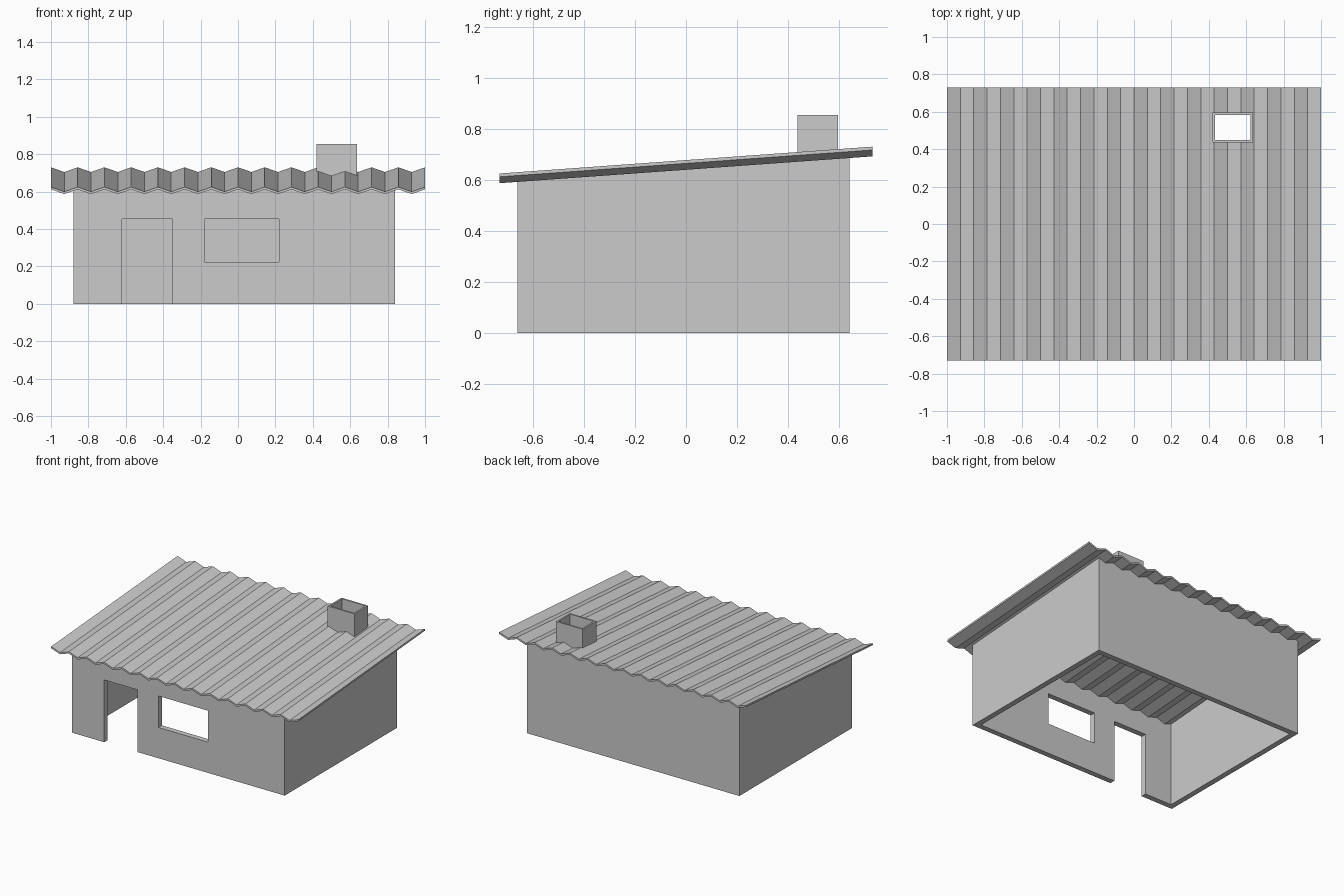
import bpy
import bmesh

cube = bpy.data.objects.get("Cube")
if cube:
    bpy.data.objects.remove(cube)

# Single plain grey material
GREY = (0.6, 0.6, 0.6, 1)
grey = bpy.data.materials.new("plain grey")
grey.use_nodes = True
grey.diffuse_color = GREY
grey.node_tree.nodes["Principled BSDF"].inputs["Base Color"].default_value = GREY

# Roof dimensions
WAVES = 14
HALF_DEPTH = 0.73
RIPPLE = 0.025
SHEET = 0.013
FRONT_Z, BACK_Z = 0.625, 0.73


def add_mesh(name, bm):
    bmesh.ops.recalc_face_normals(bm, faces=bm.faces)
    mesh = bpy.data.meshes.new(name)
    bm.to_mesh(mesh)
    bm.free()
    mesh.materials.append(grey)
    obj = bpy.data.objects.new(name, mesh)
    bpy.context.collection.objects.link(obj)
    return obj


def box(name, x, y, z):
    bm = bmesh.new()
    bmesh.ops.create_cube(bm, size=1)
    for v in bm.verts:
        v.co = [(r[0] + r[1]) / 2 + c * (r[1] - r[0]) for c, r in zip(v.co, (x, y, z))]
    return add_mesh(name, bm)


def corrugated(name, upper, lower, half_depth=HALF_DEPTH, flat_top=None, flat_base=None):
    """Zigzag slab between two offsets below the ridge line, or a flat limit."""
    bm = bmesh.new()
    slope = (BACK_Z - FRONT_Z) / (2 * HALF_DEPTH)
    middle = (FRONT_Z + BACK_Z) / 2
    rows = []
    for i in range(2 * WAVES + 1):
        x = -1 + i / WAVES
        dip = RIPPLE * (i % 2)
        ring = []
        for y, offset, flat in ((-half_depth, upper, flat_top), (half_depth, upper, flat_top),
                                (half_depth, lower, flat_base), (-half_depth, lower, flat_base)):
            z = middle + slope * y - dip - offset if flat is None else flat
            ring.append(bm.verts.new((x, y, z)))
        rows.append(ring)
    for a, b in zip(rows, rows[1:]):
        for k in range(4):
            n = (k + 1) % 4
            bm.faces.new((a[k], a[n], b[n], b[k]))
    bm.faces.new(rows[0])
    bm.faces.new(rows[-1])
    return add_mesh(name, bm)


def cut(obj, *cutters):
    """Subtract the cutters, keep the result and remove the cutters."""
    for cutter in cutters:
        cutter.hide_render = True
        mod = obj.modifiers.new("cut", "BOOLEAN")
        mod.operation = "DIFFERENCE"
        mod.solver = "EXACT"
        mod.object = cutter
    bpy.context.view_layer.update()
    graph = bpy.context.evaluated_depsgraph_get()
    mesh = bpy.data.meshes.new_from_object(obj.evaluated_get(graph))
    obj.modifiers.clear()
    obj.data = mesh
    for cutter in cutters:
        bpy.data.objects.remove(cutter)


# Walls: hollow, without a floor, trimmed to the roof sheet
walls = box("walls", (-0.88, 0.84), (-0.66, 0.64), (0, 0.9))
cut(walls,
    box("room_cutter", (-0.84, 0.80), (-0.62, 0.60), (-0.1, 1.0)),
    box("door_cutter", (-0.62, -0.35), (-0.8, -0.5), (-0.1, 0.455)),
    box("window_cutter", (-0.18, 0.22), (-0.8, -0.5), (0.225, 0.455)),
    corrugated("wall_top_cutter", 0, SHEET / 2, half_depth=0.8, flat_top=1.2))

# Corrugated roof with the flue opening
FLUE_X, FLUE_Y = (0.432, 0.623), (0.449, 0.584)
roof = corrugated("corrugated_roof", 0, SHEET)
cut(roof, box("roof_hole_cutter", FLUE_X, FLUE_Y, (0.4, 1)))

# Chimney: open tube seated in the roof sheet
chimney = box("chimney", (0.42, 0.635), (0.437, 0.596), (0.5, 0.855))
cut(chimney,
    box("flue_cutter", FLUE_X, FLUE_Y, (0.4, 1)),
    corrugated("chimney_base_cutter", SHEET / 2, 0, half_depth=0.8, flat_base=0.3))
